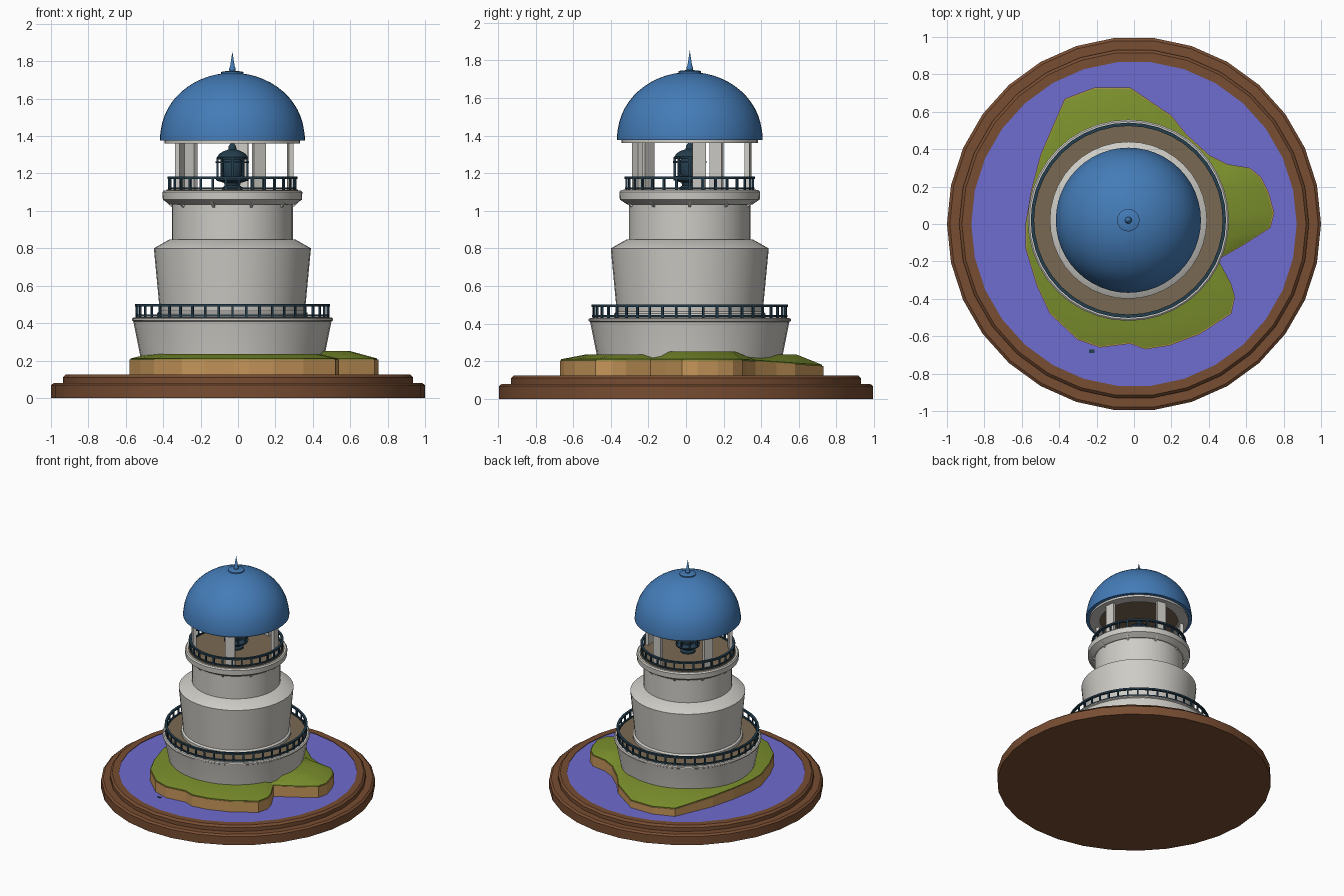
import bpy, bmesh, math
from mathutils import Vector, Matrix

if "Cube" in bpy.data.objects:
    bpy.data.objects.remove(bpy.data.objects["Cube"])

CX, CY = -0.03, 0.02          # tower axis


def mat(name, r, g, b):
    lin = lambda c: ((c / 255 + 0.055) / 1.055) ** 2.4 if c > 10 else c / 255 / 12.92
    m = bpy.data.materials.new(name)
    m.diffuse_color = (lin(r), lin(g), lin(b), 1)
    m.use_nodes = True
    m.node_tree.nodes["Principled BSDF"].inputs["Base Color"].default_value = m.diffuse_color
    return m


WOOD = mat("brown_wood", 120, 77, 50)
WATER = mat("violet_water", 110, 108, 208)
CLIFF = mat("tan_cliff", 198, 150, 90)
GRASS = mat("green_grass", 122, 142, 44)
WHITE = mat("off_white_wall", 206, 204, 198)
DECK = mat("deck_brown", 122, 105, 82)
IRON = mat("dark_iron", 36, 62, 78)
BLUE = mat("dome_blue", 68, 124, 184)


def finish(name, bm, material, smooth=True):
    bmesh.ops.recalc_face_normals(bm, faces=bm.faces)
    me = bpy.data.meshes.new(name)
    bm.to_mesh(me)
    bm.free()
    me.materials.append(material)
    ob = bpy.data.objects.new(name, me)
    bpy.context.collection.objects.link(ob)
    if smooth:
        bpy.ops.object.select_all(action='DESELECT')
        ob.select_set(True)
        bpy.context.view_layer.objects.active = ob
        bpy.ops.object.shade_smooth_by_angle(angle=math.radians(30))
    return ob


def add_lathe(bm, profile, n=40, cx=CX, cy=CY, closed=False):
    """Spin (radius, z) points around a vertical axis."""
    rings = []
    for r, z in profile:
        k = 1 if r < 1e-6 else n
        rings.append([bm.verts.new((cx + r * math.cos(2 * math.pi * i / n),
                                    cy + r * math.sin(2 * math.pi * i / n), z)) for i in range(k)])
    pairs = list(zip(rings, rings[1:]))
    if closed:
        pairs.append((rings[-1], rings[0]))
    for a, b in pairs:
        for i in range(n):
            j = (i + 1) % n
            quad = [a[i % len(a)], a[j % len(a)], b[j % len(b)], b[i % len(b)]]
            bm.faces.new(list(dict.fromkeys(quad)))


def lathe(name, profile, material, n=40, cx=CX, cy=CY, closed=False):
    bm = bmesh.new()
    add_lathe(bm, profile, n, cx, cy, closed)
    return finish(name, bm, material)


def add_box(bm, r, ang, z0, z1, radial, tang, tilt=0.0):
    """Box standing at polar position around the tower axis."""
    m = (Matrix.Translation((CX, CY, 0)) @ Matrix.Rotation(ang, 4, 'Z')
         @ Matrix.Translation((r, 0, (z0 + z1) / 2)) @ Matrix.Rotation(tilt, 4, 'Y')
         @ Matrix.Diagonal((radial, tang, z1 - z0, 1)))
    bmesh.ops.create_cube(bm, size=1, matrix=m)


def rect(r0, r1, z0, z1):
    return [(r0, z0), (r1, z0), (r1, z1), (r0, z1)]


# Wooden plinth and water
lathe("plinth", [(0, 0), (1, 0), (1, .068), (.985, .08), (.935, .08), (.935, .11),
                 (.92, .125), (.87, .125), (.87, .10), (0, .10)], WOOD, 30, 0, 0)
lathe("water", [(0, .105), (.87, .105), (.87, .121), (0, .121)], WATER, 30, 0, 0)

# Island
outline = [(-.37, .67), (-.21, .73), (-.02, .73), (.20, .58), (.28, .48), (.40, .37), (.50, .32),
           (.62, .30), (.68, .25), (.72, .17), (.75, .06), (.73, -.02), (.59, -.11), (.45, -.19),
           (.52, -.32), (.54, -.39), (.52, -.48), (.35, -.59), (.19, -.65), (.06, -.67),
           (-.02, -.64), (-.18, -.66), (-.30, -.62), (-.45, -.48), (-.52, -.33), (-.58, -.13),
           (-.58, 0), (-.55, .18), (-.50, .37), (-.44, .51)]


def edge_z(y):
    return .205 - .03 * max(0, (y - .3) / .43)


def fan(bm, ring, z):
    c = bm.verts.new((CX, CY, z))
    for i in range(len(ring)):
        bm.faces.new((ring[i], ring[(i + 1) % len(ring)], c))


def band(bm, a, b):
    for i in range(len(a)):
        j = (i + 1) % len(a)
        bm.faces.new((a[i], a[j], b[j], b[i]))


bm = bmesh.new()
low = [bm.verts.new((x, y, .11)) for x, y in outline]
top = [bm.verts.new((x, y, edge_z(y))) for x, y in outline]
band(bm, low, top)
fan(bm, top, .20)
fan(bm, low, .11)
finish("island_cliff", bm, CLIFF, False)

bm = bmesh.new()
rings = [[], [], []]
for x, y in outline:
    d = Vector((x - CX, y - CY))
    hill = .252 if x > .45 and y > -.15 else .236
    for ring, s, z in zip(rings, (.992, .992, .8),
                          (edge_z(y) - .01, edge_z(y) + .006, hill)):
        ring.append(bm.verts.new((CX + d.x * s, CY + d.y * s, z)))
band(bm, rings[0], rings[1])
band(bm, rings[1], rings[2])
fan(bm, rings[2], .23)
fan(bm, rings[0], .17)
finish("island_grass", bm, GRASS)

# Small stone at the water surface
bm = bmesh.new()
bmesh.ops.create_cube(bm, size=1, matrix=Matrix.Translation((-.225, -.68, .12))
                      @ Matrix.Diagonal((.03, .018, .008, 1)))
finish("water_stone", bm, IRON, False)

# Tower masonry
lathe("tower_base", [(0, .15), (.485, .15), (.49, .21), (.53, .41), (.538, .415), (.538, .424),
                     (.53, .43), (0, .43)], WHITE)
lathe("lower_deck", [(0, .425), (.512, .425), (.512, .434), (0, .434)], DECK)
lathe("tower_skirting", [(0, .43), (.402, .43), (.402, .455), (.388, .465), (0, .465)], WHITE)
lathe("tower_middle", [(0, .43), (.385, .43), (.42, .80), (.335, .848), (0, .848)], WHITE)
lathe("tower_neck", [(0, .84), (.323, .84), (.323, 1.05), (0, 1.05)], WHITE)
lathe("gallery", [(0, 1.035), (.335, 1.035), (.372, 1.06), (.374, 1.10), (.366, 1.11), (0, 1.11)], WHITE)
lathe("upper_deck", [(0, 1.105), (.352, 1.105), (.352, 1.114), (0, 1.114)], DECK)

# Brackets below the gallery
bm = bmesh.new()
for i in range(10):
    add_box(bm, .335, math.radians(36 * i), 1.02, 1.065, .02, .014, math.radians(45))
finish("gallery_brackets", bm, WHITE, False)


# Railings
def railing(name, r, z0, z1, count):
    bm = bmesh.new()
    add_lathe(bm, rect(r - .009, r + .009, z1 - .013, z1), 40, closed=True)
    add_lathe(bm, rect(r - .006, r + .006, z0 + .004, z0 + .013), 40, closed=True)
    for i in range(count):
        add_box(bm, r, 2 * math.pi * i / count, z0 - .003, z1 - .004, .01, .012)
    finish(name, bm, IRON)


railing("lower_railing", .513, .432, .502, 44)
railing("upper_railing", .338, 1.112, 1.183, 30)

# Lantern room pillars, roof ring and ceiling
bm = bmesh.new()
for i in range(5):
    add_box(bm, .313, math.radians(9 + 72 * i), 1.11, 1.37, .026, .072)
finish("lantern_pillars", bm, WHITE, False)
lathe("roof_ring", rect(.285, .362, 1.36, 1.385), WHITE, closed=True)
lathe("ceiling", [(0, 1.372), (.30, 1.372), (.30, 1.38), (0, 1.38)], DECK)

# Dome and finial
dome = [(0, 1.381), (.36, 1.381), (.36, 1.376), (.388, 1.376), (.388, 1.395)]
dome += [(.385 * math.cos(a), 1.395 + .343 * math.sin(a))
         for a in [math.pi / 2 * k / 14 for k in range(1, 14)]] + [(0, 1.738)]
lathe("dome", dome, BLUE, 48)
lathe("finial", [(0, 1.73), (.06, 1.73), (.06, 1.742), (.05, 1.746), (.016, 1.748), (.018, 1.758),
                 (.012, 1.775), (0, 1.852)], BLUE, 20)

# Lamp in the lantern room
lathe("lamp_foot", [(0, 1.11), (.055, 1.11), (.055, 1.125), (.04, 1.135), (.045, 1.15), (.085, 1.162),
                    (.09, 1.175), (.07, 1.185), (0, 1.185)], IRON, 24)
lathe("lamp_core", [(0, 1.18), (.045, 1.18), (.055, 1.21), (.055, 1.25), (.045, 1.28), (0, 1.28)], IRON, 20)
lathe("lamp_cap", [(0, 1.275), (.078, 1.275), (.082, 1.288), (.07, 1.305), (.05, 1.318), (.022, 1.328),
                   (.02, 1.345), (.01, 1.36), (0, 1.362)], IRON, 24)
bm = bmesh.new()
for i in range(8):
    add_box(bm, .08, math.radians(45 * i), 1.17, 1.285, .011, .011)
add_lathe(bm, rect(.073, .09, 1.255, 1.265), 24, closed=True)
finish("lamp_cage", bm, IRON)
